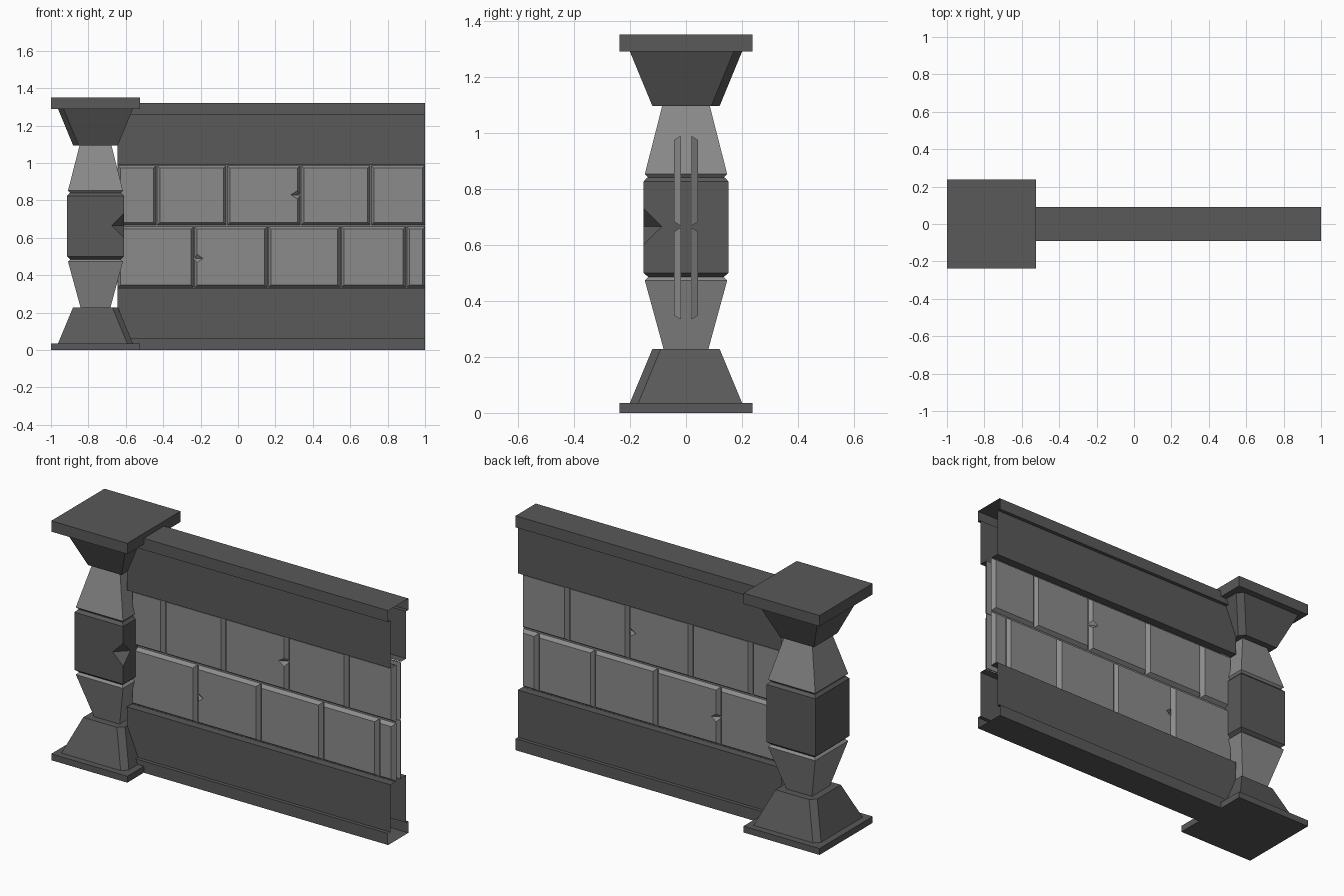
import bpy, bmesh
from mathutils import Vector

cube = bpy.data.objects.get("Cube")
if cube:
    bpy.data.objects.remove(cube, do_unlink=True)


def material(name, value):
    m = bpy.data.materials.new(name)
    m.use_nodes = True
    colour = (value, value, value, 1)
    m.diffuse_color = colour
    m.node_tree.nodes["Principled BSDF"].inputs["Base Color"].default_value = colour
    return m


DARK = material("dark stone", 0.10)
LIGHT = material("light stone", 0.26)


def finish(name, bm, mat):
    bmesh.ops.recalc_face_normals(bm, faces=bm.faces)
    mesh = bpy.data.meshes.new(name)
    bm.to_mesh(mesh)
    bm.free()
    obj = bpy.data.objects.new(name, mesh)
    bpy.context.collection.objects.link(obj)
    if mat:
        mesh.materials.append(mat)
    return obj


def loft(name, sections, mat, closed=True):
    """Skin between sections of equal length; closed ones get end caps."""
    bm = bmesh.new()
    rings = [[bm.verts.new(p) for p in s] for s in sections]
    n = len(rings[0])
    for a, b in zip(rings, rings[1:]):
        for i in range(n if closed else n - 1):
            j = (i + 1) % n
            bm.faces.new((a[i], a[j], b[j], b[i]))
    if closed:
        bm.faces.new(rings[0])
        bm.faces.new(rings[-1])
    return finish(name, bm, mat)


def chip(obj, centre, size):
    """Knock an octahedral chip out of a solid part."""
    bm = bmesh.new()
    bmesh.ops.create_uvsphere(bm, u_segments=4, v_segments=2, radius=1)
    for v in bm.verts:
        v.co = Vector(c + p * s for c, p, s in zip(centre, v.co, size))
    cutter = finish("chip_cutter", bm, None)
    cutter.hide_render = True
    mod = obj.modifiers.new("chip", "BOOLEAN")
    mod.operation = "DIFFERENCE"
    mod.solver = "EXACT"
    mod.object = cutter
    bpy.context.view_layer.objects.active = obj
    bpy.ops.object.modifier_apply(modifier=mod.name)
    bpy.data.objects.remove(cutter, do_unlink=True)


# Pillar: stacked square sections, some with two opposite corners cut
PX = -0.762


def ring(half, z, cut=()):
    pts = []
    for sx, sy in ((1, 1), (-1, 1), (-1, -1), (1, -1)):
        x, y = sx * half, sy * half
        if (sx, sy) in cut:
            ends = [(x - sx * 0.03, y), (x, y - sy * 0.03)]
            if sx * sy > 0:
                ends.reverse()
            pts += ends
        else:
            pts.append((x, y))
    return [(PX + x, y, z) for x, y in pts]


def pillar_part(name, profile, mat, cut=()):
    return loft(name, [ring(h, z, cut) for h, z in profile], mat)


pillar_part("base_plate", [(0.237, 0), (0.237, 0.036)], DARK)
pillar_part("base_taper", [(0.2, 0.036), (0.12, 0.228)], DARK, ((1, -1), (-1, 1)))
pillar_part("lower_shaft", [(0.08, 0.228), (0.147, 0.473), (0.13, 0.49)], LIGHT)
block = pillar_part("middle_block", [(0.135, 0.485), (0.152, 0.5),
                                     (0.152, 0.825), (0.138, 0.84)], DARK)
pillar_part("upper_shaft", [(0.13, 0.835), (0.147, 0.852), (0.085, 1.095)], LIGHT)
pillar_part("capital_taper", [(0.12, 1.095), (0.2, 1.289)], DARK, ((1, 1), (-1, -1)))
pillar_part("capital_plate", [(0.237, 1.289), (0.237, 1.35)], DARK)
chip(block, (PX + 0.152, -0.152, 0.665), (0.065, 0.065, 0.065))

# Rails: open-ended hollow channels, the lower one upside down
START, END, TOP = -0.645, 1.0, 1.322
half = [(0.025, 0.99), (0.07, 0.99), (0.07, 1.257), (0.09, 1.257), (0.09, TOP)]
channel = half + [(-y, z) for y, z in reversed(half)]
for name, flip in (("top_rail", False), ("bottom_rail", True)):
    pts = [(y, TOP - z if flip else z) for y, z in channel]
    loft(name, [[(x, y, z) for y, z in pts] for x in (START, END)], DARK, closed=False)

# Brick facings on both sides, with a thin mortar sheet behind each
BEVEL = 0.014
ROWS = {
    "lower": (0.335, 0.66, [START, -0.235, 0.16, 0.55, 0.9, END]),
    "upper": (0.669, 0.987, [START, -0.435, -0.06, 0.335, 0.71, END]),
}


def rectangle(x0, x1, z0, z1, y, inset=0):
    x0, x1, z0, z1 = x0 + inset, x1 - inset, z0 + inset, z1 - inset
    return [(x0, y, z0), (x1, y, z0), (x1, y, z1), (x0, y, z1)]


for side, s in (("front", -1), ("back", 1)):
    loft("mortar_" + side, [[(START, s * 0.021, z), (END, s * 0.021, z)]
                            for z in (0.33, 0.99)], LIGHT, closed=False)
    for row, (z0, z1, joints) in ROWS.items():
        for i, (a, b) in enumerate(zip(joints, joints[1:])):
            a, b = a + 0.003, (b if b == END else b - 0.003)
            brick = loft(f"brick_{row}_{side}_{i + 1}",
                         [rectangle(a, b, z0, z1, s * 0.018),
                          rectangle(a, b, z0, z1, s * 0.022),
                          rectangle(a, b, z0, z1, s * 0.043, BEVEL)], LIGHT)
            if row == "lower" and i == 1:
                chip(brick, (a, s * 0.046, 0.49), (0.05, 0.03, 0.035))
            if row == "upper" and i == 2:
                chip(brick, (b, s * 0.046, 0.83), (0.055, 0.03, 0.035))
